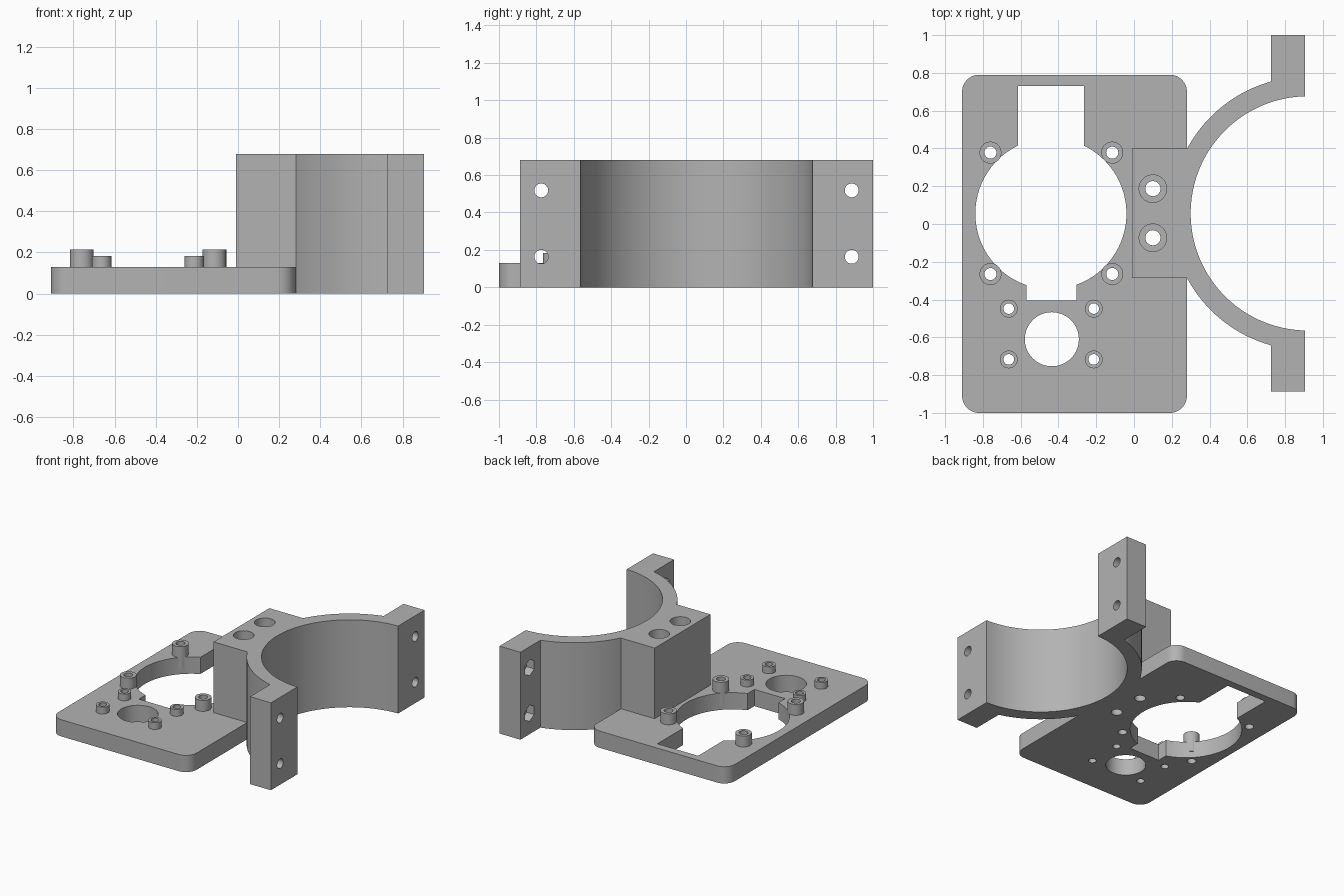
import bpy, bmesh
from math import acos, asin, cos, pi, sin
from mathutils import Matrix

cube = bpy.data.objects.get("Cube")
if cube:
    bpy.data.objects.remove(cube, do_unlink=True)

grey = bpy.data.materials.new("grey plastic")
grey.use_nodes = True
grey.diffuse_color = (0.45, 0.45, 0.45, 1)
grey.node_tree.nodes["Principled BSDF"].inputs["Base Color"].default_value = grey.diffuse_color


def arc(cx, cy, r, start, end, steps):
    return [(cx + r * cos(start + (end - start) * i / steps),
             cy + r * sin(start + (end - start) * i / steps)) for i in range(steps + 1)]


def extrude(name, outline, low, high, matrix=Matrix()):
    """Prism made from a closed outline."""
    bm = bmesh.new()
    face = bm.faces.new([bm.verts.new((x, y, low)) for x, y in outline])
    top = bmesh.ops.extrude_face_region(bm, geom=[face])["geom"]
    verts = [v for v in top if isinstance(v, bmesh.types.BMVert)]
    bmesh.ops.translate(bm, verts=verts, vec=(0, 0, high - low))
    bmesh.ops.recalc_face_normals(bm, faces=bm.faces)
    bm.transform(matrix)
    mesh = bpy.data.meshes.new(name)
    bm.to_mesh(mesh)
    bm.free()
    mesh.materials.append(grey)
    obj = bpy.data.objects.new(name, mesh)
    bpy.context.collection.objects.link(obj)
    return obj


def box(name, x0, x1, y0, y1, low, high):
    return extrude(name, [(x0, y0), (x1, y0), (x1, y1), (x0, y1)], low, high)


def cylinder(name, x, y, r, low, high, sides=48):
    return extrude(name, arc(x, y, r, 0, 2 * pi, sides)[:-1], low, high)


def along_x(name, y, z, r, low, high, sides):
    turn = Matrix.Translation((0, y, z)) @ Matrix.Rotation(pi / 2, 4, "Y")
    return extrude(name, arc(0, 0, r, 0, 2 * pi, sides)[:-1], low, high, turn)


def combine(target, other, operation):
    mod = target.modifiers.new(operation, "BOOLEAN")
    mod.operation = operation
    mod.solver = "EXACT"
    mod.object = other
    bpy.context.view_layer.objects.active = target
    bpy.ops.object.modifier_apply(modifier=mod.name)
    bpy.data.objects.remove(other, do_unlink=True)


# Base plate with rounded corners
left, right, front, back, corner, thick = -0.91, 0.28, -1.0, 0.79, 0.09, 0.13
outline = []
for i, (x, y) in enumerate([(right - corner, back - corner), (left + corner, back - corner),
                            (left + corner, front + corner), (right - corner, front + corner)]):
    outline += arc(x, y, corner, i * pi / 2, (i + 1) * pi / 2, 12)
body = extrude("mounting_bracket", outline, 0, thick)

# Clamp: block, half ring and two flanges in one mirrored outline
cx, cy, r_in, r_out, height = 0.92, 0.056, 0.62, 0.725, 0.68
block_half, reach, flange_x, end_x = 0.343, 0.944, 0.725, 0.905
half = [(-0.01, block_half)]
half += arc(cx, 0, r_out, pi - asin(block_half / r_out), acos((flange_x - cx) / r_out), 32)
half += [(flange_x, reach), (end_x, reach)]
half += arc(cx, 0, r_in, acos((end_x - cx) / r_in), pi, 48)
outline = half + [(x, -y) for x, y in reversed(half[:-1])]
clamp = extrude("clamp", [(x, y + cy) for x, y in outline], 0, height)
combine(body, clamp, "UNION")

# Large opening with its two notches, and the small round opening
combine(body, cylinder("opening", -0.44, 0.055, 0.4, -0.1, 0.3, 96), "DIFFERENCE")
combine(body, box("back_notch", -0.615, -0.265, 0.1, 0.73, -0.1, 0.3), "DIFFERENCE")
combine(body, box("front_notch", -0.57, -0.305, -0.405, 0, -0.1, 0.3), "DIFFERENCE")
combine(body, cylinder("round_opening", -0.435, -0.61, 0.143, -0.1, 0.3, 64), "DIFFERENCE")

# Hollow standoffs: four tall, four short
for xs, ys, r, bore, top in [((-0.76, -0.115), (0.378, -0.265), 0.058, 0.032, 0.215),
                             ((-0.663, -0.213), (-0.448, -0.717), 0.047, 0.028, 0.183)]:
    for x in xs:
        for y in ys:
            combine(body, cylinder("standoff", x, y, r, 0.05, top), "UNION")
            combine(body, cylinder("bore", x, y, bore, -0.1, 0.4, 32), "DIFFERENCE")

# Counterbored screw holes down through the block
for y in (0.187, -0.073):
    combine(body, cylinder("screw_head", 0.1, y, 0.073, 0.2, 0.8), "DIFFERENCE")
    combine(body, cylinder("screw_hole", 0.1, y, 0.04, -0.1, 0.8), "DIFFERENCE")

# Flange bolt holes with hexagonal nut pockets
for y in (cy - 0.83, cy + 0.83):
    for z in (0.163, 0.518):
        combine(body, along_x("bolt_hole", y, z, 0.037, 0.6, 1.0, 32), "DIFFERENCE")
        combine(body, along_x("nut_pocket", y, z, 0.064, 0.68, 0.79, 6), "DIFFERENCE")

bpy.ops.object.select_all(action="DESELECT")
body.select_set(True)
bpy.context.view_layer.objects.active = body
bpy.ops.object.shade_smooth_by_angle(angle=pi / 6)
